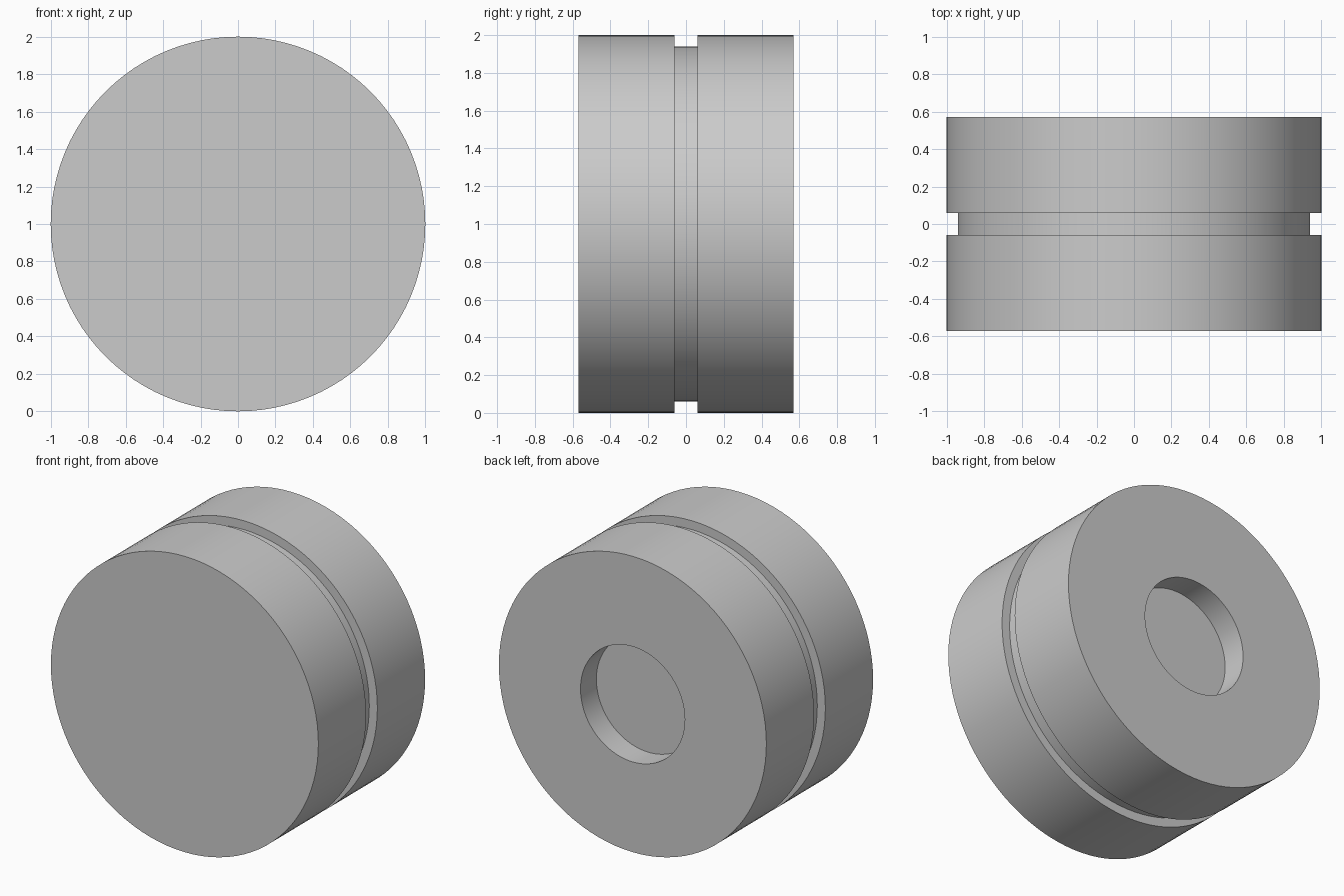
import bpy
import bmesh
import math
from mathutils import Matrix

if "Cube" in bpy.data.objects:
    bpy.data.objects.remove(bpy.data.objects["Cube"], do_unlink=True)

RADIUS, HALF_WIDTH = 1.0, 0.57
GROOVE_RADIUS, GROOVE_HALF = 0.94, 0.06
BORE_RADIUS, BORE_DEPTH = 0.39, 0.17
SEGMENTS = 96

# Plain grey material
grey = bpy.data.materials.new("plain_grey")
grey.use_nodes = True
colour = (0.6, 0.6, 0.6, 1.0)
grey.diffuse_color = colour
grey.node_tree.nodes["Principled BSDF"].inputs["Base Color"].default_value = colour

# Half profile as (radius, y), from the front face to the floor of the rear bore
profile = [
    (0, -HALF_WIDTH), (RADIUS, -HALF_WIDTH),
    (RADIUS, -GROOVE_HALF), (GROOVE_RADIUS, -GROOVE_HALF),
    (GROOVE_RADIUS, GROOVE_HALF), (RADIUS, GROOVE_HALF),
    (RADIUS, HALF_WIDTH), (BORE_RADIUS, HALF_WIDTH),
    (BORE_RADIUS, HALF_WIDTH - BORE_DEPTH), (0, HALF_WIDTH - BORE_DEPTH),
]

# Turn the profile around the y axis
bm = bmesh.new()
verts = [bm.verts.new((r, y, 0)) for r, y in profile]
edges = [bm.edges.new(pair) for pair in zip(verts, verts[1:])]
bmesh.ops.spin(bm, geom=verts + edges, cent=(0, 0, 0), axis=(0, 1, 0),
               angle=math.tau, steps=SEGMENTS, use_merge=True)
bmesh.ops.remove_doubles(bm, verts=bm.verts, dist=0.0001)
bmesh.ops.recalc_face_normals(bm, faces=bm.faces)
bm.transform(Matrix.Translation((0, 0, RADIUS)))

mesh = bpy.data.meshes.new("grooved_roller")
bm.to_mesh(mesh)
bm.free()
mesh.materials.append(grey)
roller = bpy.data.objects.new("grooved_roller", mesh)
bpy.context.collection.objects.link(roller)

# Smooth round walls with crisp rims
bpy.ops.object.select_all(action="DESELECT")
roller.select_set(True)
bpy.context.view_layer.objects.active = roller
bpy.ops.object.shade_smooth_by_angle(angle=math.radians(30))
